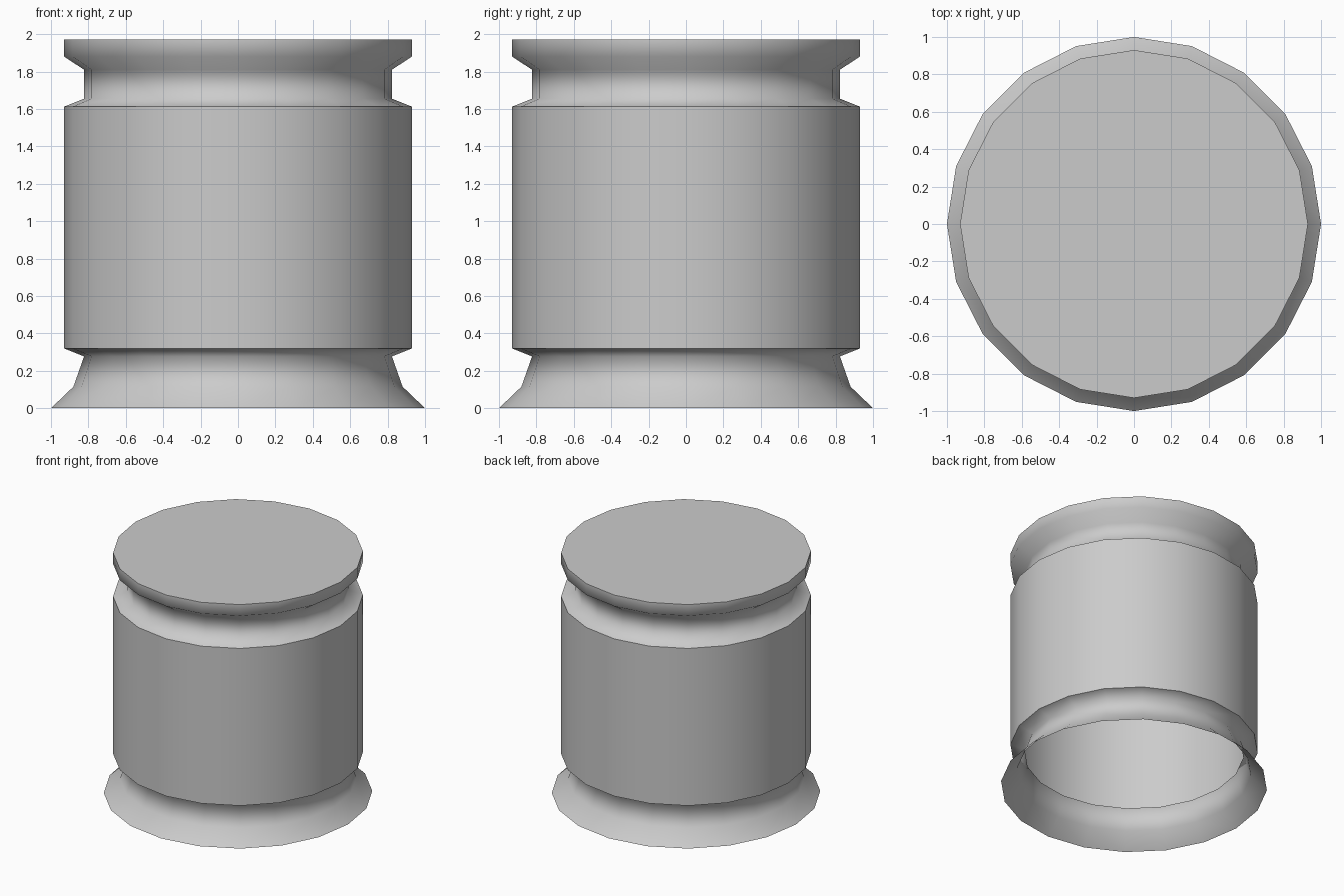
import bpy, bmesh, math

if "Cube" in bpy.data.objects:
    bpy.data.objects.remove(bpy.data.objects["Cube"])

SIDES = 20
# (radius, height, sharp ring) from the flared foot up to the lid rim
PROFILE = [
    (1.00, 0.00, False), (0.88, 0.115, False), (0.823, 0.277, False),
    (0.93, 0.32, True), (0.93, 1.612, True),
    (0.823, 1.655, False), (0.823, 1.81, False),
    (0.93, 1.88, False), (0.93, 1.972, True),
]


def ring(bm, r, z):
    return [bm.verts.new((r * math.cos(2 * math.pi * i / SIDES),
                          r * math.sin(2 * math.pi * i / SIDES), z))
            for i in range(SIDES)]


# Turned shell, open underneath
bm = bmesh.new()
rings = [ring(bm, r, z) for r, z, _ in PROFILE]
for low, high in zip(rings, rings[1:]):
    for i in range(SIDES):
        j = (i + 1) % SIDES
        bm.faces.new((low[i], low[j], high[j], high[i])).smooth = True

# Flat lid
bm.faces.new(rings[-1])

# Crisp body shoulders and lid edge
for (_, _, sharp), vs in zip(PROFILE, rings):
    if sharp:
        for i in range(SIDES):
            bm.edges.get((vs[i], vs[(i + 1) % SIDES])).smooth = False

mesh = bpy.data.meshes.new("canister")
bm.to_mesh(mesh)
bm.free()
obj = bpy.data.objects.new("canister", mesh)
bpy.context.collection.objects.link(obj)
